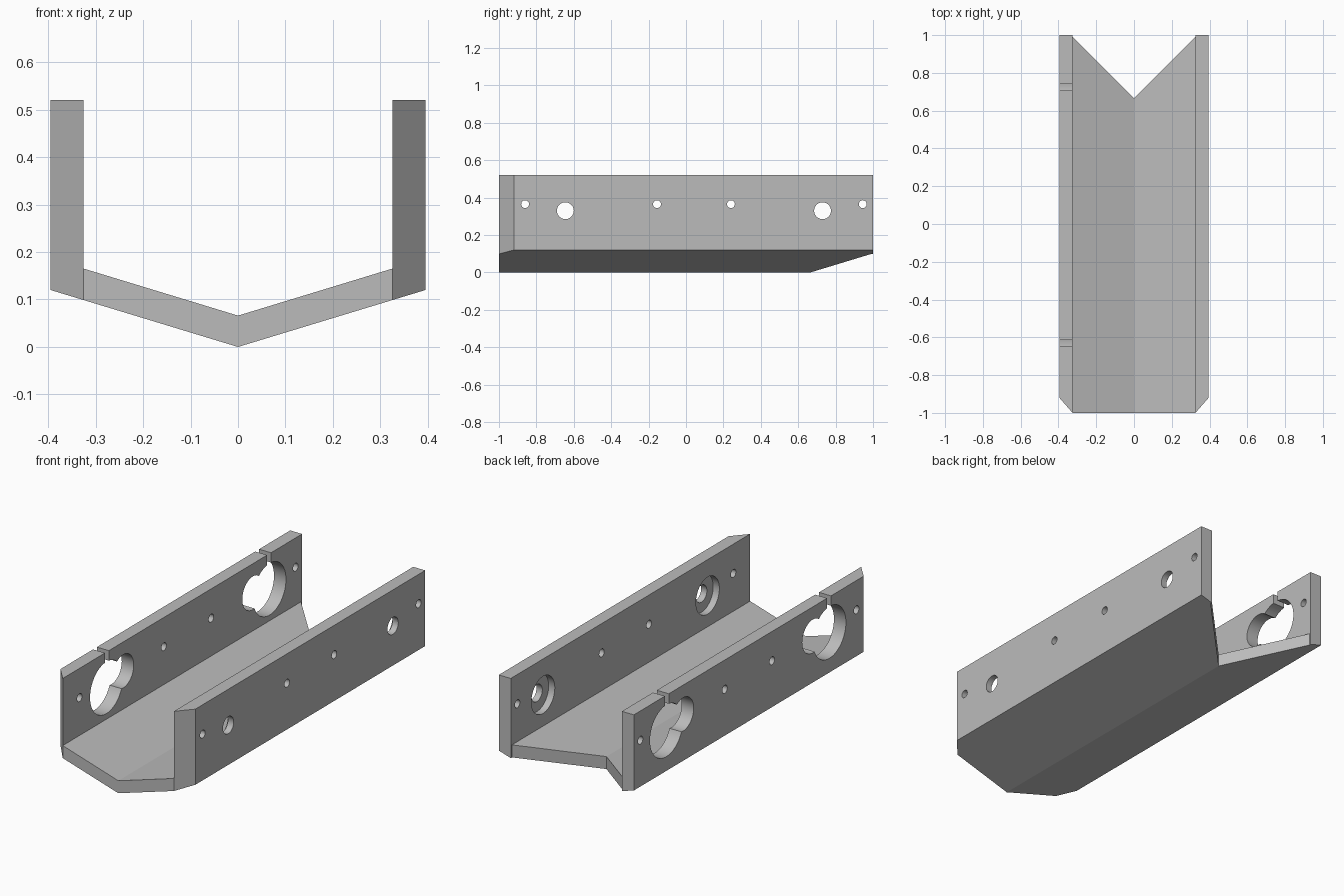
import bpy, bmesh, math
from mathutils import Matrix

cube = bpy.data.objects.get("Cube")
if cube:
    bpy.data.objects.remove(cube, do_unlink=True)

HALF, INNER = 0.395, 0.325      # outer and inner half widths
TOP = 0.52                      # height of the walls

grey = bpy.data.materials.new("light_grey")
grey.use_nodes = True
grey.diffuse_color = (0.5, 0.5, 0.5, 1)
grey.node_tree.nodes["Principled BSDF"].inputs["Base Color"].default_value = (0.5, 0.5, 0.5, 1)


def make_object(name, bm):
    bmesh.ops.recalc_face_normals(bm, faces=bm.faces)
    mesh = bpy.data.meshes.new(name)
    bm.to_mesh(mesh)
    bm.free()
    mesh.materials.append(grey)
    obj = bpy.data.objects.new(name, mesh)
    bpy.context.collection.objects.link(obj)
    return obj


def prism(name, points, offset):
    """Extrude a closed outline of 3D points along an offset."""
    bm = bmesh.new()
    face = bm.faces.new([bm.verts.new(p) for p in points])
    result = bmesh.ops.extrude_face_region(bm, geom=[face])
    verts = [v for v in result["geom"] if isinstance(v, bmesh.types.BMVert)]
    bmesh.ops.translate(bm, verts=verts, vec=offset)
    return make_object(name, bm)


def cylinder(name, y, z, radius, x0, x1, sides=48):
    """Cylinder lying along x."""
    bm = bmesh.new()
    matrix = Matrix.Translation(((x0 + x1) / 2, y, z)) @ Matrix.Rotation(math.pi / 2, 4, "Y")
    bmesh.ops.create_cone(bm, cap_ends=True, segments=sides, radius1=radius,
                          radius2=radius, depth=x1 - x0, matrix=matrix)
    return make_object(name, bm)


# Channel: V-shaped floor with two upright walls
half_profile = [(HALF, 0.12), (HALF, TOP), (INNER, TOP), (INNER, 0.165)]
profile = [(0, 0)] + half_profile + [(0, 0.066)] + [(-x, z) for x, z in reversed(half_profile)]
channel = prism("channel", [(x, -1, z) for x, z in profile], (0, 2, 0))

cutters = []

# V notch in the rear of the floor
notch = [(0, 0.665), (INNER, 0.99), (INNER, 1.1), (-INNER, 1.1), (-INNER, 0.99)]
cutters.append(prism("notch_cutter", [(x, y, -0.1) for x, y in notch], (0, 0, 1)))

# Chamfered outer front corners
for s in (-1, 1):
    corner = [(INNER - 0.05, -1.057), (HALF + 0.05, -0.863), (HALF + 0.05, -1.057)]
    cutters.append(prism("chamfer_cutter", [(s * x, y, -0.1) for x, y in corner], (0, 0, 1)))

# Small bolt holes through both walls
for y in (-0.86, -0.155, 0.24, 0.945):
    cutters.append(cylinder("bolt_cutter", y, 0.365, 0.021, -0.5, 0.5, 24))

# Left wall: shaft holes with counterbores on the inside
for y in (-0.645, 0.73):
    cutters.append(cylinder("shaft_cutter", y, 0.33, 0.045, 0.2, 0.5))
    cutters.append(cylinder("counterbore_cutter", y, 0.33, 0.098, 0.2, INNER + 0.036))

# Right wall: large openings with a side lobe and a slit to the top edge
for y, side in ((-0.635, 1), (0.728, -1)):
    cutters.append(cylinder("opening_cutter", y, 0.332, 0.137, -0.5, -0.2, 64))
    cutters.append(cylinder("lobe_cutter", y + side * 0.14, 0.365, 0.088, -0.5, -0.2))
    mid = y + side * 0.004
    slit = [(mid - 0.016, 0.4), (mid + 0.016, 0.4), (mid + 0.016, 0.6), (mid - 0.016, 0.6)]
    cutters.append(prism("slit_cutter", [(-0.5, a, z) for a, z in slit], (0.3, 0, 0)))

# Apply every cut, then discard the cutters
bpy.ops.object.select_all(action="DESELECT")
bpy.context.view_layer.objects.active = channel
channel.select_set(True)
for cutter in cutters:
    cutter.hide_render = True
    mod = channel.modifiers.new("cut", "BOOLEAN")
    mod.operation = "DIFFERENCE"
    mod.solver = "EXACT"
    mod.object = cutter
    bpy.ops.object.modifier_apply(modifier=mod.name)
for cutter in cutters:
    bpy.data.objects.remove(cutter, do_unlink=True)

bpy.ops.object.shade_smooth_by_angle(angle=math.radians(30))
